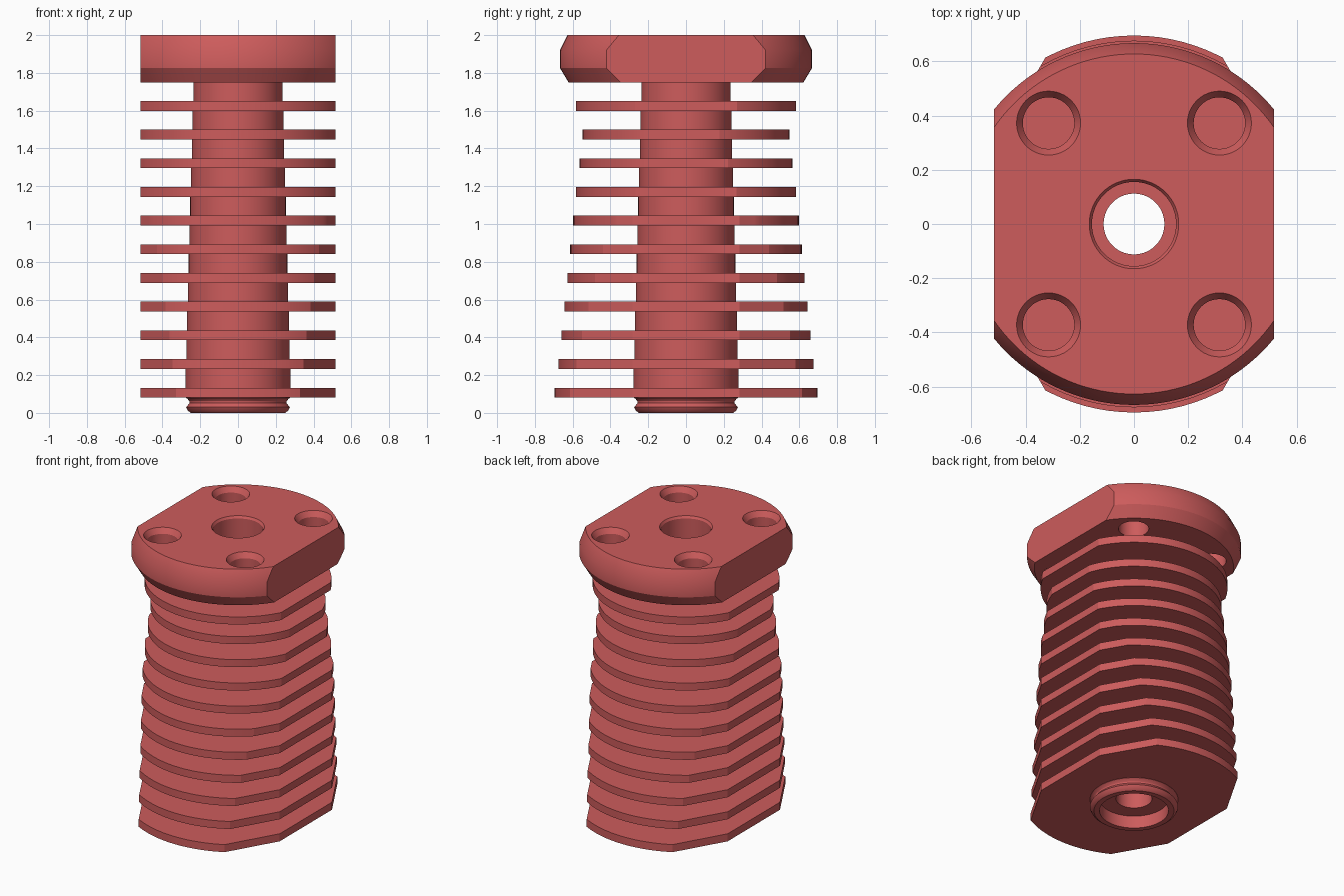
import bpy, bmesh, math

if "Cube" in bpy.data.objects:
    bpy.data.objects.remove(bpy.data.objects["Cube"])

RED = bpy.data.materials.new("soft red")
RED.diffuse_color = (0.61, 0.107, 0.107, 1)
RED.use_nodes = True
RED.node_tree.nodes["Principled BSDF"].inputs["Base Color"].default_value = RED.diffuse_color
HALF_W = 0.517      # side flats
CUT = 0.59          # distance of the 30 degree corner cuts
A30 = math.radians(30)


def add_object(name, bm):
    bmesh.ops.recalc_face_normals(bm, faces=bm.faces)
    me = bpy.data.meshes.new(name)
    bm.to_mesh(me)
    bm.free()
    me.materials.append(RED)
    ob = bpy.data.objects.new(name, me)
    bpy.context.collection.objects.link(ob)
    return ob


def lathe(name, profile, at=(0, 0), n=96):
    """Revolve (radius, z) points; a profile off the axis closes into a ring."""
    bm = bmesh.new()
    rings = [[bm.verts.new((at[0] + r * math.cos(2 * math.pi * i / n),
                            at[1] + r * math.sin(2 * math.pi * i / n), z))
              for i in range(n)] for r, z in profile]
    for a, b in zip(rings, rings[1:] + rings[:1]):
        for i in range(n):
            j = (i + 1) % n
            bm.faces.new((a[i], a[j], b[j], b[i]))
    return add_object(name, bm)


def plug(name, profile, at, n=48):
    """Solid turned cutter with flat ends."""
    bm = bmesh.new()
    rings = [[bm.verts.new((at[0] + r * math.cos(2 * math.pi * i / n),
                            at[1] + r * math.sin(2 * math.pi * i / n), z))
              for i in range(n)] for r, z in profile]
    for a, b in zip(rings, rings[1:]):
        for i in range(n):
            j = (i + 1) % n
            bm.faces.new((a[i], a[j], b[j], b[i]))
    bm.faces.new(rings[0])
    bm.faces.new(rings[-1])
    return add_object(name, bm)


def boolean(ob, cutter, operation):
    mod = ob.modifiers.new("cut", 'BOOLEAN')
    mod.object, mod.operation, mod.solver = cutter, operation, 'EXACT'
    bpy.context.view_layer.objects.active = ob
    bpy.ops.object.modifier_apply(modifier=mod.name)
    bpy.data.objects.remove(cutter)


def smooth(ob, angle=30):
    bpy.ops.object.select_all(action='DESELECT')
    ob.select_set(True)
    bpy.context.view_layer.objects.active = ob
    bpy.ops.object.shade_smooth_by_angle(angle=math.radians(angle))


def fin(name, radius, inner, z0, z1):
    """Round plate with side flats and corner cuts, open in the middle."""
    corners = [math.acos(HALF_W / radius),
               math.atan2((CUT - HALF_W * math.cos(A30)) / math.sin(A30), HALF_W)]
    if radius > CUT:
        corners.append(A30 + math.acos(CUT / radius))
    angles = [2 * math.pi * i / 96 for i in range(96)]
    for c in corners:
        angles += [c, math.pi - c, math.pi + c, 2 * math.pi - c]
    angles = sorted(set(round(a, 5) for a in angles))

    def reach(a):
        x, y = abs(math.cos(a)), abs(math.sin(a))
        return min(radius, HALF_W / max(x, 1e-6),
                   CUT / (x * math.cos(A30) + y * math.sin(A30)))

    bm = bmesh.new()
    loops = []
    for outer, z in ((True, z0), (True, z1), (False, z1), (False, z0)):
        loops.append([bm.verts.new(((reach(a) if outer else inner) * math.cos(a),
                                    (reach(a) if outer else inner) * math.sin(a), z))
                      for a in angles])
    n = len(angles)
    for k in range(4):
        a, b = loops[k], loops[(k + 1) % 4]
        for i in range(n):
            j = (i + 1) % n
            bm.faces.new((a[i], a[j], b[j], b[i]))
    smooth(add_object(name, bm), 15)


# fin layout, bottom to top
fin_radii = [0.695, 0.676, 0.66, 0.643, 0.628, 0.613, 0.597, 0.582, 0.563, 0.547, 0.583]
fin_z = [0.107 + 0.1518 * i for i in range(11)]
core_r = [0.278 - 0.0042 * i for i in range(11)]

# body: grooved tip, stepped core, chamfered flange, then the bore downwards
profile = [(0.215, 0.0), (0.25, 0.0), (0.266, 0.012), (0.275, 0.03), (0.266, 0.04),
           (0.257, 0.052), (0.258, 0.062), (0.266, 0.073), (0.275, 0.08), (0.275, fin_z[0])]
for i, r in enumerate(core_r):
    top = fin_z[i + 1] if i < 10 else 1.75
    profile += [(r, fin_z[i]), (r, top)]
profile += [(0.622, 1.75), (0.667, 1.825), (0.667, 1.92), (0.627, 2.0),
            (0.165, 2.0), (0.155, 1.985), (0.155, 1.75), (0.112, 1.75),
            (0.112, 0.085), (0.215, 0.085)]
body = lathe("core_and_flange", profile, n=128)

# side flats on the flange
bm = bmesh.new()
bmesh.ops.create_cube(bm, size=1)
bmesh.ops.scale(bm, vec=(2 * HALF_W, 3, 6), verts=bm.verts)
boolean(body, add_object("flat_cutter", bm), 'INTERSECT')

# four countersunk screw holes
for sx in (-1, 1):
    for sy in (-1, 1):
        hole = plug("hole_cutter", [(0.095, 1.7), (0.095, 1.965), (0.118, 2.0), (0.118, 2.1)],
                    (sx * 0.315, sy * 0.372))
        boolean(body, hole, 'DIFFERENCE')
smooth(body)

# cooling fins
for i, (r, z) in enumerate(zip(fin_radii, fin_z)):
    fin("cooling_fin_%d" % (i + 1), r, core_r[i] - 0.006, z - 0.026, z + 0.026)
